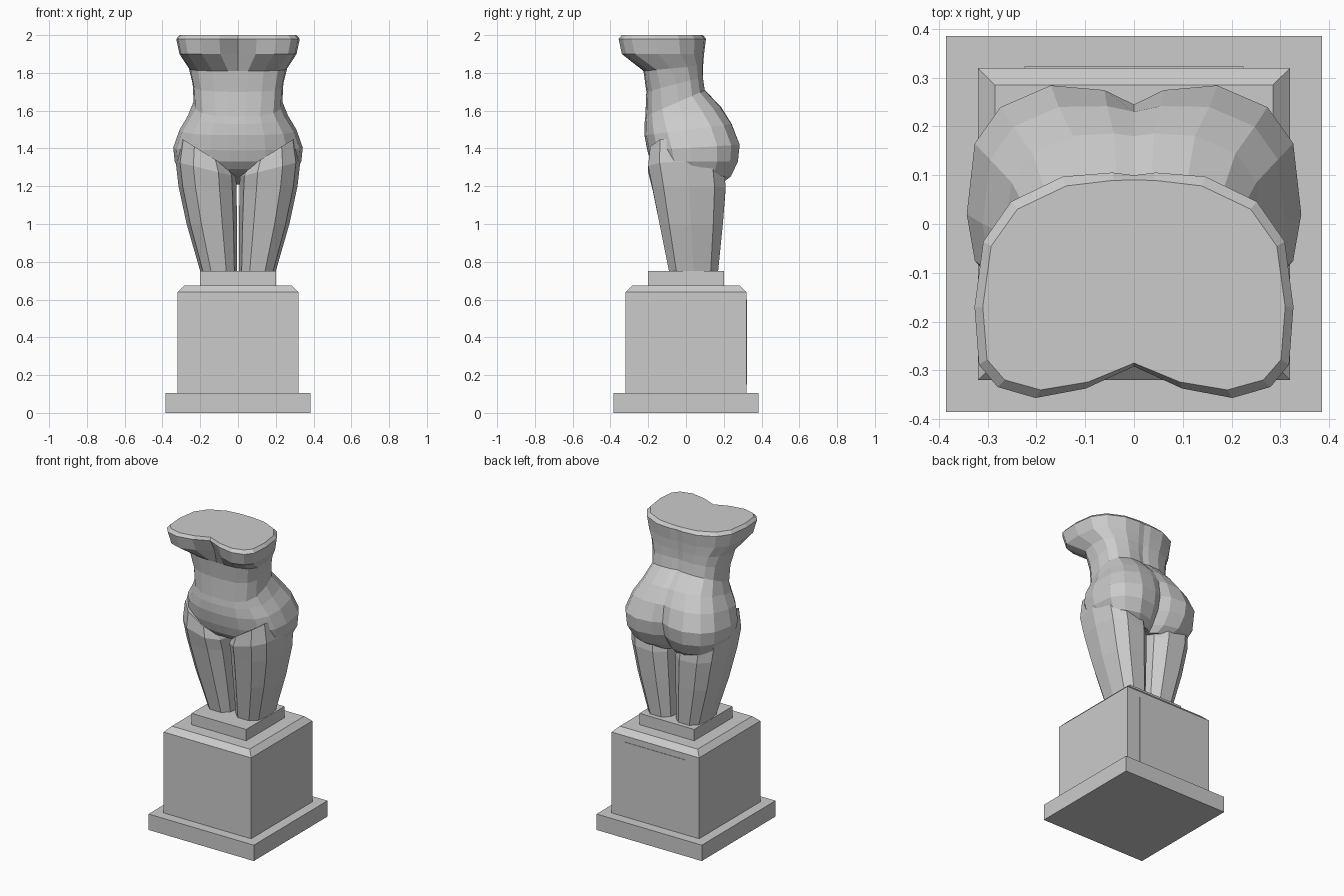
import bpy
import bmesh
from math import sin, cos, radians, copysign

if "Cube" in bpy.data.objects:
    bpy.data.objects.remove(bpy.data.objects["Cube"], do_unlink=True)

stone = bpy.data.materials.new("grey_stone")
stone.use_nodes = True
grey = (0.6, 0.6, 0.6, 1)
stone.diffuse_color = grey
stone.node_tree.nodes["Principled BSDF"].inputs["Base Color"].default_value = grey


def loft(name, rings):
    """Join rings of equal length with quads, cap both ends, flat shaded."""
    bm = bmesh.new()
    loops = [[bm.verts.new(p) for p in ring] for ring in rings]
    n = len(loops[0])
    for low, high in zip(loops, loops[1:]):
        for i in range(n):
            j = (i + 1) % n
            bm.faces.new((low[i], low[j], high[j], high[i]))
    bm.faces.new(loops[0])
    bm.faces.new(loops[-1])
    bmesh.ops.recalc_face_normals(bm, faces=bm.faces)
    mesh = bpy.data.meshes.new(name)
    bm.to_mesh(mesh)
    bm.free()
    mesh.materials.append(stone)
    obj = bpy.data.objects.new(name, mesh)
    bpy.context.collection.objects.link(obj)
    return obj


def square(half, z):
    return [(sx * half, sy * half, z) for sx, sy in ((-1, -1), (1, -1), (1, 1), (-1, 1))]


def power(value, exponent):
    return copysign(abs(value) ** exponent, value)


# Pedestal: stepped square blocks, the middle one with a chamfered top
loft("pedestal_base", [square(0.385, z) for z in (0, 0.105)])
loft("pedestal_block", [square(0.32, 0.105), square(0.32, 0.64), square(0.285, 0.675)])
loft("pedestal_plinth", [square(0.2, z) for z in (0.675, 0.75)])

# Thin plate on the back of the pedestal
loft("back_plate", [[(x, y, z) for x, z in ((-0.225, 0.15), (0.225, 0.15), (0.225, 0.6), (-0.225, 0.6))]
                    for y in (0.318, 0.323)])

# Torso sections, top to bottom: front z, back z, half width, front y, back y,
# widest y, front and back roundness, front and back cleft depth
SECTIONS = (
    (2.0, 2.0, .31, -.345, .09, -.17, .45, .75, .06, 0),
    (1.98, 1.98, .327, -.362, .11, -.17, .45, .75, .07, .01),
    (1.9, 1.9, .31, -.345, .1, -.15, .45, .75, .1, .01),
    (1.81, 1.84, .26, -.225, .095, -.08, .6, .7, 0, .01),
    (1.7, 1.78, .24, -.21, .095, -.05, .6, .7, 0, .015),
    (1.57, 1.71, .235, -.215, .105, -.04, .65, .7, 0, .015),
    (1.53, 1.62, .265, -.22, .19, -.02, .7, .7, 0, .01),
    (1.47, 1.53, .31, -.22, .25, 0, .75, .65, 0, .02),
    (1.39, 1.42, .343, -.205, .295, .02, .8, .65, 0, .05),
    (1.33, 1.33, .335, -.185, .285, .03, .8, .65, 0, .06),
    (1.29, 1.25, .3, -.15, .245, .04, .8, .65, 0, .07),
    (1.27, 1.21, .25, -.1, .19, .04, .8, .7, 0, .05),
)
ANGLES = (0, 4, 20, 45, 70, 90, 112, 135, 160, 176, 180)


def torso_ring(zf, zb, width, yf, yb, yw, round_f, round_b, cleft_f, cleft_b):
    half = []
    for angle in ANGLES:
        s, c = max(0, sin(radians(angle))), cos(radians(angle))
        front = angle <= 90
        exponent = round_f if front else round_b
        reach = yf if front else yb
        x = width * s ** exponent if 0 < angle < 180 else 0
        y = yw + (reach - yw) * abs(c) ** exponent
        z = zf + (zb - zf) * (y - yf) / (yb - yf)
        # The centre line sinks into the clefts
        depth = {0: 1, 4: 0.35, 176: 0.4, 180: 1}.get(angle, 0)
        y += depth * (cleft_f if front else -cleft_b)
        half.append((x, y, z))
    return half + [(-x, y, z) for x, y, z in half[-2:0:-1]]


loft("torso", [torso_ring(*section) for section in SECTIONS])

# Leg sections: outer z, inner z, inner x, outer x, front y, back y
LEG = (
    (.75, .75, .005, .2, -.09, .17),
    (1.0, 1.0, .005, .272, -.14, .195),
    (1.2, 1.18, .008, .315, -.178, .21),
    (1.33, 1.25, .01, .33, -.2, .2),
    (1.46, 1.29, .04, .31, -.19, .15),
)
SIDES = 10


def leg_ring(side, z_out, z_in, x_in, x_out, yf, yb):
    ring = []
    for i in range(SIDES):
        a = radians(360 * i / SIDES)
        u, v = power(cos(a), 0.75), power(sin(a), 0.75)
        x = (x_in + x_out) / 2 + u * (x_out - x_in) / 2
        y = (yf + yb) / 2 + v * (yb - yf) / 2 / sin(radians(72)) ** 0.75
        ring.append((side * x, y, z_in + (z_out - z_in) * (u + 1) / 2))
    return ring


for name, side in (("left_leg", 1), ("right_leg", -1)):
    loft(name, [leg_ring(side, *section) for section in LEG])
